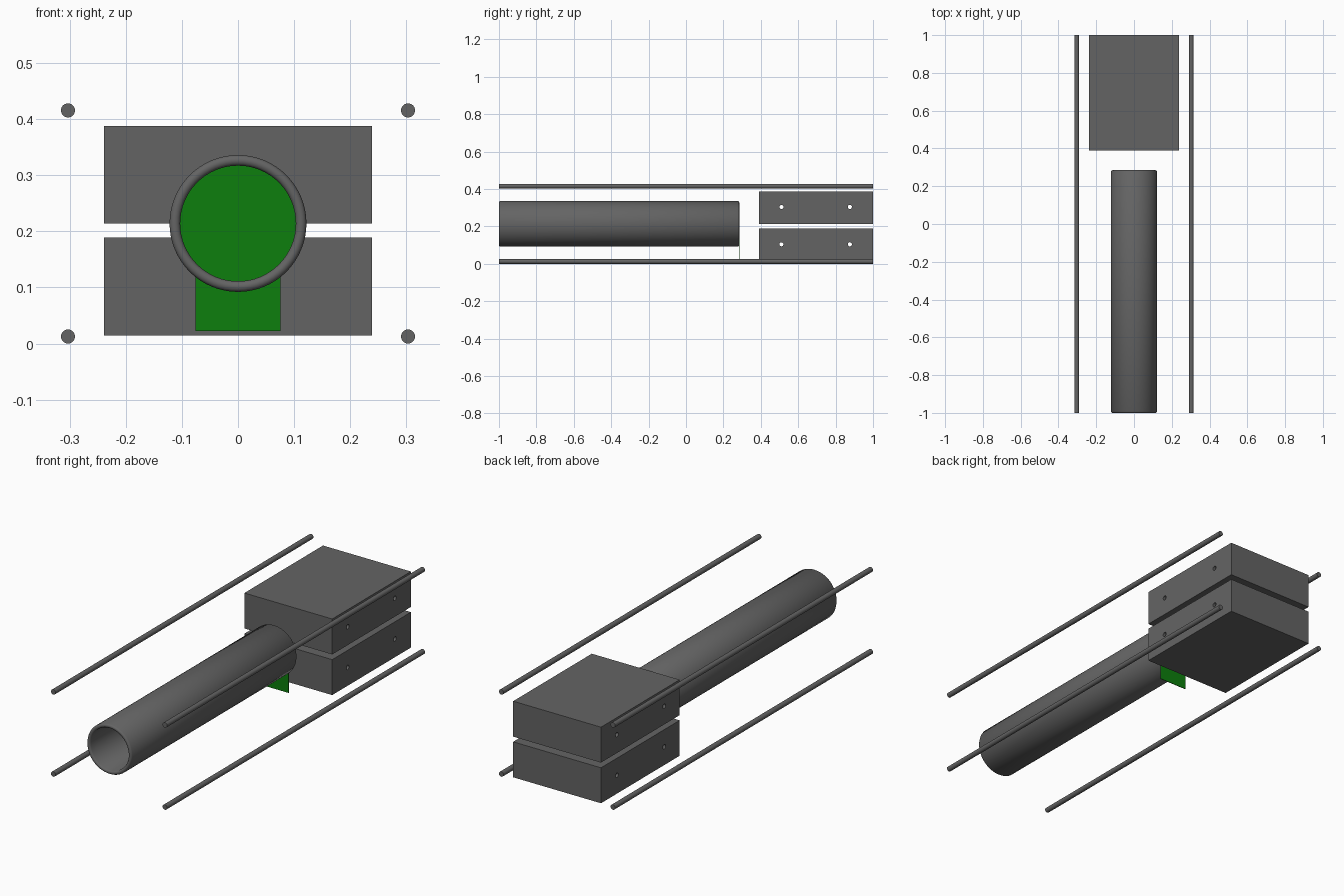
import bpy, bmesh, math
from mathutils import Matrix

if "Cube" in bpy.data.objects:
    bpy.data.objects.remove(bpy.data.objects["Cube"])


def material(name, rgb):
    m = bpy.data.materials.new(name)
    m.diffuse_color = (*rgb, 1)
    m.use_nodes = True
    m.node_tree.nodes["Principled BSDF"].inputs["Base Color"].default_value = m.diffuse_color
    return m


GREY = material("dark grey", (0.127, 0.127, 0.127))
GREEN = material("green", (0.004, 0.21, 0.004))


def add_object(name, bm, mat):
    bmesh.ops.recalc_face_normals(bm, faces=bm.faces)
    mesh = bpy.data.meshes.new(name)
    bm.to_mesh(mesh)
    bm.free()
    mesh.materials.append(mat)
    ob = bpy.data.objects.new(name, mesh)
    bpy.context.collection.objects.link(ob)
    return ob


def smooth(ob, angle=40):
    bpy.ops.object.select_all(action='DESELECT')
    ob.select_set(True)
    bpy.context.view_layer.objects.active = ob
    bpy.ops.object.shade_smooth_by_angle(angle=math.radians(angle))


def add_cylinder(bm, centre, radius, length, axis, sides=32):
    rot = Matrix.Rotation(math.pi / 2, 4, axis)
    bmesh.ops.create_cone(bm, cap_ends=True, segments=sides, radius1=radius,
                          radius2=radius, depth=length,
                          matrix=Matrix.Translation(centre) @ rot)


AXIS_Z = 0.214  # height of the tube axis

# Four long corner rods
for side, x in (("left", -0.303), ("right", 0.303)):
    for level, z in (("lower", 0.0125), ("upper", 0.4155)):
        bm = bmesh.new()
        add_cylinder(bm, (x, 0, z), 0.0125, 2, 'X')
        smooth(add_object(f"{level}_{side}_rod", bm, GREY))

# Open tube: a closed wall profile (radius, y) with softened rims, spun round y
bm = bmesh.new()
profile = [(0.103, -0.993), (0.107, -0.999), (0.1125, -1), (0.118, -0.999),
           (0.122, -0.993), (0.122, 0.279), (0.118, 0.284), (0.1125, 0.285),
           (0.107, 0.284), (0.103, 0.279)]
verts = [bm.verts.new((r, y, AXIS_Z)) for r, y in profile]
edges = [bm.edges.new((a, b)) for a, b in zip(verts, verts[1:] + verts[:1])]
bmesh.ops.spin(bm, geom=verts + edges, cent=(0, 0, AXIS_Z), axis=(0, 1, 0),
               angle=math.tau, steps=64, use_duplicate=False)
bmesh.ops.remove_doubles(bm, verts=bm.verts, dist=1e-5)
smooth(add_object("tube", bm, GREY), 60)

# Green shutter: thin disc joined to a tab below, one outline extruded
bm = bmesh.new()
R, TAB = 0.104, 0.076
start = -math.acos(TAB / R)
sweep = math.pi - 2 * start
outline = [(R * math.cos(start + sweep * i / 48),
            AXIS_Z + R * math.sin(start + sweep * i / 48)) for i in range(49)]
outline += [(-TAB, 0.022), (TAB, 0.022)]
face = bm.faces.new([bm.verts.new((x, 0.284, z)) for x, z in outline])
ext = bmesh.ops.extrude_face_region(bm, geom=[face])
bmesh.ops.translate(bm, vec=(0, 0.003, 0),
                    verts=[v for v in ext["geom"] if isinstance(v, bmesh.types.BMVert)])
add_object("shutter", bm, GREEN)

# Two stacked blocks, each drilled sideways with two through holes
for level, z in (("lower", 0.1015), ("upper", 0.301)):
    bm = bmesh.new()
    bmesh.ops.create_cube(bm, size=1, matrix=Matrix.Translation((0, 0.695, z))
                          @ Matrix.Diagonal((0.477, 0.61, 0.174, 1)))
    block = add_object(f"{level}_block", bm, GREY)
    bm = bmesh.new()
    for y in (0.51, 0.876):
        add_cylinder(bm, (0, y, z + 0.003), 0.011, 0.7, 'Y', 24)
    cutter = add_object(f"{level}_hole_cutter", bm, GREY)
    cutter.hide_render = True
    cutter.hide_set(True)
    cut = block.modifiers.new("holes", 'BOOLEAN')
    cut.operation, cut.object, cut.solver = 'DIFFERENCE', cutter, 'EXACT'
